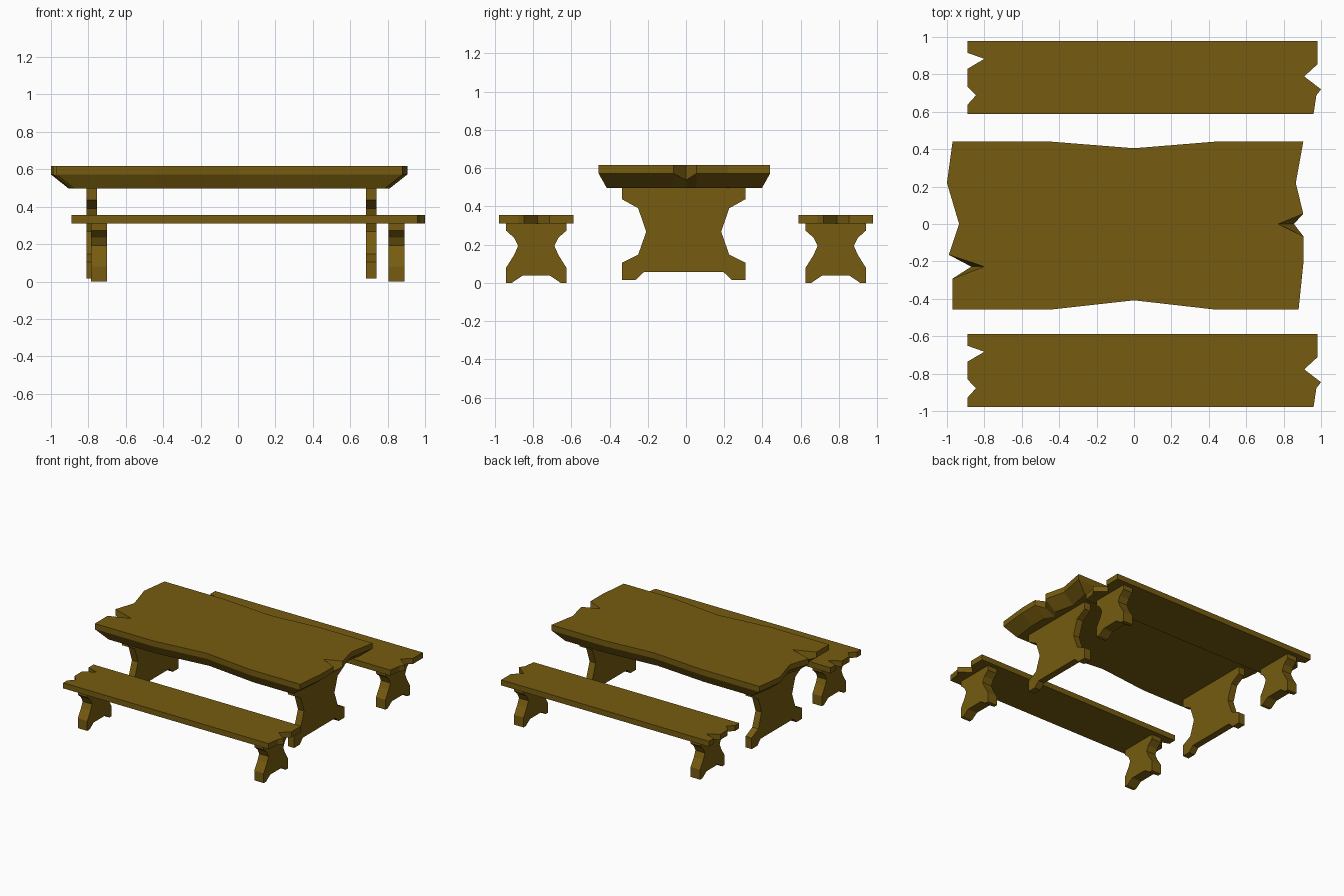
import bpy

if "Cube" in bpy.data.objects:
    bpy.data.objects.remove(bpy.data.objects["Cube"])

wood = bpy.data.materials.new("wood")
wood.diffuse_color = (0.18, 0.105, 0.005, 1)
wood.use_nodes = True
wood.node_tree.nodes["Principled BSDF"].inputs["Base Color"].default_value = wood.diffuse_color


def loft(name, rings):
    """Closed solid through equal-length rings, capped at both ends."""
    n = len(rings[0])
    verts = [p for ring in rings for p in ring]
    faces = [tuple(reversed(range(n))), tuple(range(len(verts) - n, len(verts)))]
    for r in range(len(rings) - 1):
        for i in range(n):
            j = (i + 1) % n
            faces.append((r * n + i, r * n + j, (r + 1) * n + j, (r + 1) * n + i))
    mesh = bpy.data.meshes.new(name)
    mesh.from_pydata(verts, [], faces)
    mesh.materials.append(wood)
    obj = bpy.data.objects.new(name, mesh)
    bpy.context.collection.objects.link(obj)
    return obj


def leg(name, half, x0, x1, yc):
    """Symmetric trestle: (half width, z) profile extruded along x."""
    profile = [(-h, z) for h, z in half] + [(h, z) for h, z in reversed(half)]
    # the profile runs top to bottom on -y, then back up on +y
    return loft(name, [[(x, yc + y, z) for y, z in profile] for x in (x0, x1)])


# Table top: rough outline, thin upright edge, undercut below
# (x, y, inset direction x, inset direction y), counter-clockwise
outline = [
    (-0.97, -0.457, 1, 1), (-0.44, -0.457, 0, 1), (0, -0.408, 0, 1),
    (0.43, -0.457, 0, 1), (0.88, -0.457, -1, 1), (0.905, -0.215, -1, 0),
    (0.905, -0.065, -1, 0), (0.77, 0, 0, 0), (0.905, 0.055, -1, 0),
    (0.865, 0.22, -1, 0), (0.905, 0.44, -1, -1), (0.43, 0.44, 0, -1),
    (0, 0.405, 0, -1), (-0.44, 0.44, 0, -1), (-0.97, 0.44, 1, -1),
    (-1.0, 0.22, 1, 0), (-0.935, 0, 1, 0), (-0.99, -0.165, 1, 0),
    (-0.80, -0.228, 0, 0), (-0.97, -0.292, 1, 0),
]
top = [(x, y, 0.617) for x, y, _, _ in outline]
bottom = [(x + 0.095 * a, y + 0.042 * b, 0.497) for x, y, a, b in outline]
middle = []
for x, y, a, b in outline:
    if a == b == 0:                       # split tips slope outward and down
        middle.append((x + (0.085 if x > 0 else -0.07), y, 0.537))
    else:
        middle.append((x, y, 0.572))
loft("table_top", [bottom, middle, top])

# Table trestles
table_half = [(0.323, 0.5), (0.323, 0.437), (0.238, 0.39), (0.196, 0.267),
              (0.238, 0.147), (0.323, 0.105), (0.323, 0.015), (0.252, 0.015),
              (0.208, 0.056)]
leg("table_leg_left", table_half, -0.81, -0.755, -0.012)
leg("table_leg_right", table_half, 0.685, 0.74, -0.012)

# Benches: plank with split ends, on two small trestles
plank = [
    (-0.89, -0.195), (0.96, -0.195), (0.975, -0.095), (1.0, -0.063),
    (0.91, 0.006), (0.98, 0.07), (0.98, 0.195), (-0.89, 0.195),
    (-0.89, 0.132), (-0.80, 0.1), (-0.89, 0.047), (-0.89, -0.048),
    (-0.845, -0.095), (-0.89, -0.145),
]
bench_half = [(0.157, 0.312), (0.157, 0.272), (0.115, 0.235), (0.095, 0.193),
              (0.115, 0.147), (0.157, 0.08), (0.157, 0), (0.127, 0),
              (0.073, 0.037)]
for side, yc in (("front", -0.783), ("back", 0.783)):
    loft(side + "_bench_seat", [[(x, y + yc, z) for x, y in plank] for z in (0.31, 0.355)])
    leg(side + "_bench_leg_left", bench_half, -0.785, -0.70, yc)
    leg(side + "_bench_leg_right", bench_half, 0.805, 0.89, yc)

# Legs and planks: make every face point outward
import bmesh
for obj in bpy.context.collection.objects:
    bm = bmesh.new()
    bm.from_mesh(obj.data)
    bmesh.ops.recalc_face_normals(bm, faces=bm.faces)
    bm.to_mesh(obj.data)
    bm.free()
